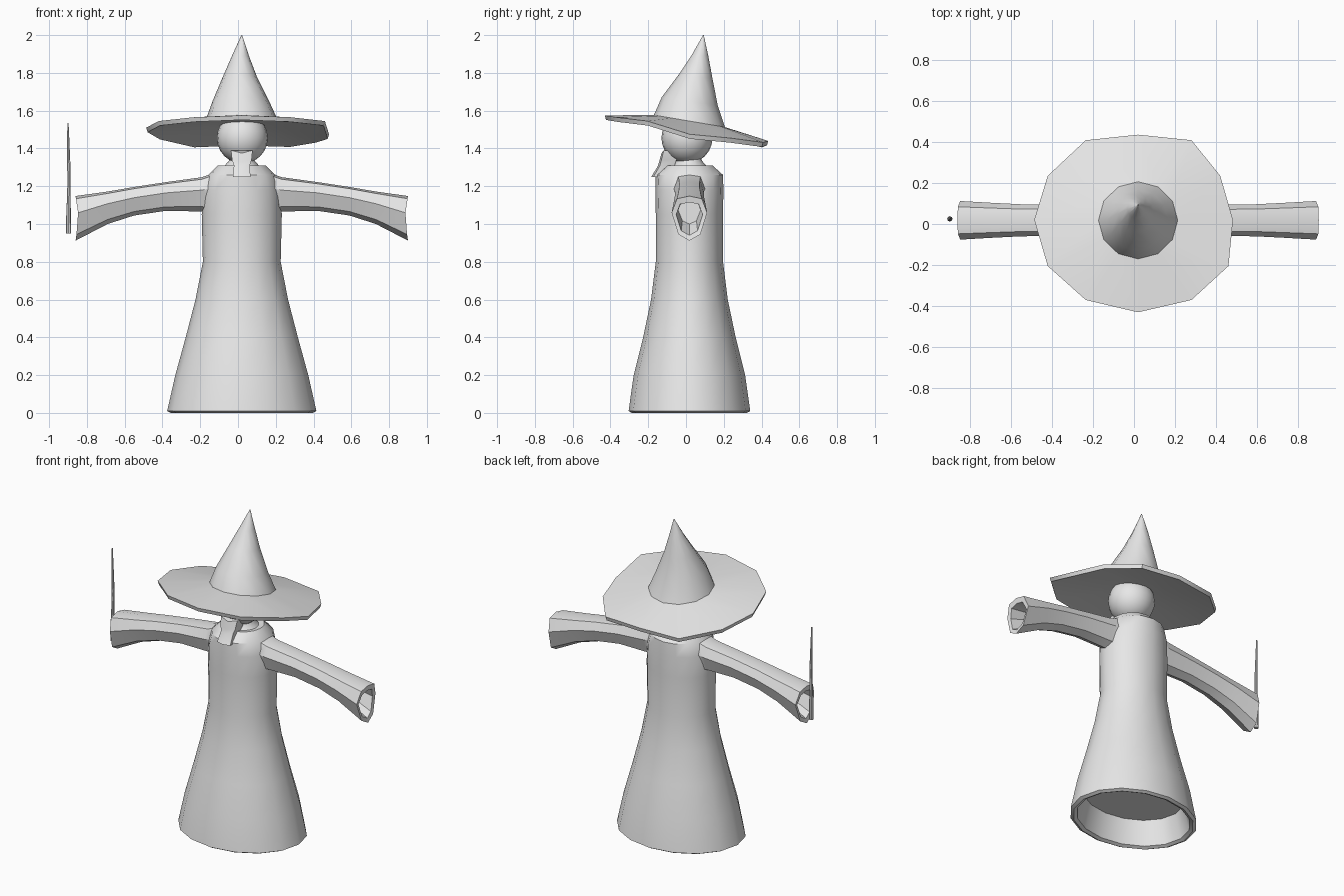
import bpy, bmesh, math
from math import cos, sin, tau

CX, CY = 0.02, 0.018   # axis of the figure

grey = bpy.data.materials.new("plain_grey")
grey.diffuse_color = (0.8, 0.8, 0.8, 1)


def finish(bm, name, angle=40):
    bmesh.ops.recalc_face_normals(bm, faces=bm.faces)
    me = bpy.data.meshes.new(name)
    bm.to_mesh(me)
    bm.free()
    ob = bpy.data.objects.new(name, me)
    bpy.context.collection.objects.link(ob)
    me.materials.append(grey)
    bpy.ops.object.select_all(action='DESELECT')
    bpy.context.view_layer.objects.active = ob
    ob.select_set(True)
    bpy.ops.object.shade_smooth_by_angle(angle=math.radians(angle))
    return ob


def loft(name, rings, angle=40):
    """Skin a list of equal-sized point rings and cap both ends."""
    bm = bmesh.new()
    vs = [[bm.verts.new(p) for p in r] for r in rings]
    n = len(vs[0])
    for a, b in zip(vs, vs[1:]):
        for i in range(n):
            j = (i + 1) % n
            bm.faces.new((a[i], a[j], b[j], b[i]))
    bm.faces.new(vs[0])
    bm.faces.new(vs[-1])
    return finish(bm, name, angle)


def ellipse(z, rx, ry, cx=CX, cy=CY, n=16, tilt=0.0):
    return [(cx + rx * cos(tau * i / n), cy + ry * sin(tau * i / n),
             z + tilt * ry * sin(tau * i / n)) for i in range(n)]


# robe: recessed underside, flared skirt, chest, collar and neck
robe = [(0.16, .315, .25), (0.01, .355, .285), (0.0, .375, .305),
        (0.01, .395, .322), (0.2, .352, .295), (0.4, .297, .245),
        (0.6, .245, .203), (0.8, .206, .178), (1.05, .212, .178),
        (1.18, .205, .18), (1.26, .178, .178), (1.31, .127, .122),
        (1.305, .095, .092), (1.335, .068, .066), (1.38, .06, .06)]
loft("robe", [ellipse(*r) for r in robe])

# sleeves: pointed cross-section swept outward, hollow at the cuff
SHAPE = [(0, 1), (.7, .88), (1, .25), (.62, -.72), (0, -1),
         (-.62, -.72), (-1, .25), (-.7, .88)]
# x, top z, bottom z, half width
ARM = [(.10, 1.29, 1.08, .085), (.165, 1.272, 1.06, .085), (.23, 1.248, 1.066, .08),
       (.42, 1.222, 1.07, .076), (.59, 1.196, 1.045, .078),
       (.73, 1.172, 1.0, .085), (.90, 1.148, .912, .094),
       (.895, 1.115, .94, .07), (.78, 1.12, 1.0, .06)]
for side, name in ((1, "right_sleeve"), (-1, "left_sleeve")):
    rings = []
    for k, (x, t, b, w) in enumerate(ARM):
        dent = 0.018 if k in (6, 7) else 0
        rings.append([(CX + side * (x - CX - dent * (1 - abs(v))), CY + u * w,
                       (t + b) / 2 + v * (t - b) / 2) for u, v in SHAPE])
    loft(name, rings)

# head
bm = bmesh.new()
bmesh.ops.create_uvsphere(bm, u_segments=20, v_segments=12, radius=0.135)
bmesh.ops.translate(bm, verts=bm.verts, vec=(CX + .003, 0.005, 1.455))
finish(bm, "head")

# beard: chin tuft with a notched top, hanging over the collar
# z, half width, back y, front y, notch
BEARD = [(1.39, .057, -.07, -.118, .015), (1.34, .052, -.05, -.13, .01),
         (1.31, .042, -.06, -.138, .005), (1.25, .046, -.13, -.172, 0)]
loft("beard", [[(CX - w, bk, z), (CX + w, bk, z), (CX + w, fr, z),
                (CX, fr - .012, z - d), (CX - w, fr, z)]
               for z, w, bk, fr, d in BEARD], 30)

# hat: bent cone and a tilted, uneven twelve-sided brim
BRIM = [(.482, .02, 1.475), (.42, .235, 1.455), (.28, .408, 1.432), (.02, .435, 1.44),
        (-.235, .408, 1.43), (-.42, .235, 1.472), (-.486, .02, 1.51),
        (-.42, -.205, 1.545), (-.235, -.37, 1.565), (.02, -.43, 1.575),
        (.28, -.37, 1.565), (.46, -.205, 1.545)]
loft("hat", [
    ellipse(2.0, .002, .002, .02, .092, 12),
    ellipse(1.89, .045, .045, .013, .073, 12),
    ellipse(1.78, .09, .09, .01, .05, 12, -.1),
    ellipse(1.65, .15, .148, .015, .02, 12, -.15),
    ellipse(1.545, .193, .188, .02, .018, 12, -.17),
    BRIM,
    [(x * .985, y * .985, z - .024) for x, y, z in BRIM],
    ellipse(1.522, .193, .188, .02, .018, 12, -.17),
])

# wand: thin tapered stick floating beside the left cuff
WAND = [(.95, .013, -.897), (1.08, .012, -.897), (1.1, .010, -.897), (1.25, .008, -.894),
        (1.28, .009, -.895), (1.45, .006, -.899), (1.535, .003, -.9)]
loft("wand", [ellipse(z, r, r, x, .025, 8) for z, r, x in WAND])
